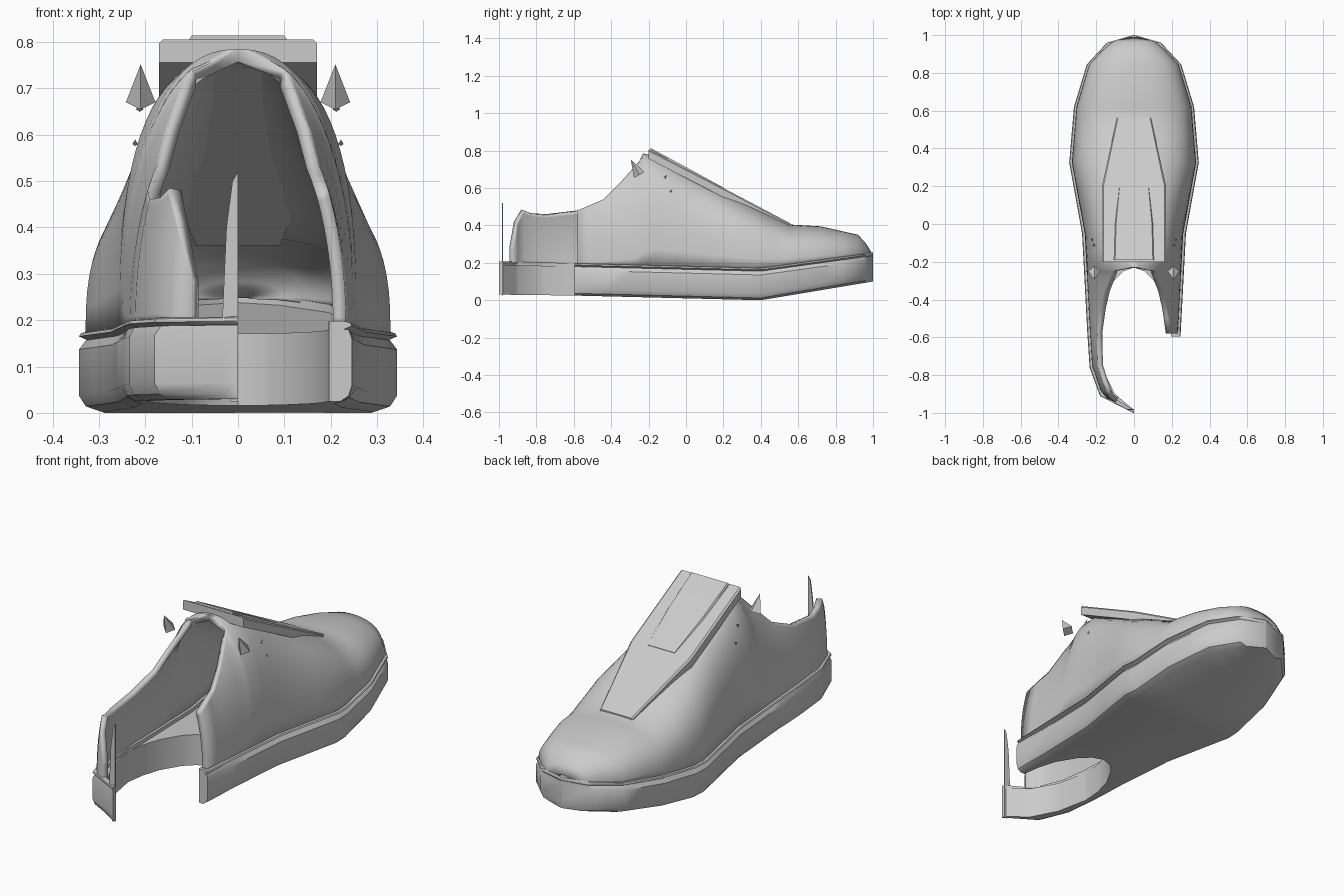
import bpy, bmesh, math
from mathutils import Vector

cube = bpy.data.objects.get("Cube")
if cube:
    bpy.data.objects.remove(cube, do_unlink=True)

grey = bpy.data.materials.new("light grey")
grey.use_nodes = True
grey.diffuse_color = (0.6, 0.6, 0.6, 1)
grey.node_tree.nodes["Principled BSDF"].inputs["Base Color"].default_value = (0.6, 0.6, 0.6, 1)


def lerp(table, y):
    """Piecewise linear lookup in a list of (y, value) pairs."""
    if y <= table[0][0]:
        return table[0][1]
    for (a, u), (b, v) in zip(table, table[1:]):
        if y <= b:
            return u + (v - u) * (y - a) / (b - a)
    return table[-1][1]


def finish(name, bm, smooth=True, angle=40):
    mesh = bpy.data.meshes.new(name)
    bm.to_mesh(mesh)
    bm.free()
    mesh.materials.append(grey)
    ob = bpy.data.objects.new(name, mesh)
    bpy.context.collection.objects.link(ob)
    if smooth:
        bpy.ops.object.select_all(action='DESELECT')
        ob.select_set(True)
        bpy.context.view_layer.objects.active = ob
        bpy.ops.object.shade_smooth_by_angle(angle=math.radians(angle))
    return ob


def loft(bm, sections, side, closed):
    """Skin a list of equal-length (x, y, z) sections on one side of the shoe."""
    rows = [[bm.verts.new((side * x, y, z)) for x, y, z in s] for s in sections]
    n = len(rows[0])
    for a, b in zip(rows, rows[1:]):
        for i in range(n if closed else n - 1):
            j = (i + 1) % n
            quad = [a[i], b[i], b[j], a[j]]
            bm.faces.new(quad if side > 0 else quad[::-1])
    if closed:
        bm.faces.new(rows[0])
        bm.faces.new(rows[-1])


def clean(bm, solid):
    """Weld the two halves and drop walls on the centre line."""
    mid = [f for f in bm.faces if all(abs(v.co.x) < 1e-4 for v in f.verts)
           and f.calc_center_median().y > -0.3]
    bmesh.ops.delete(bm, geom=mid, context='FACES')
    bmesh.ops.remove_doubles(bm, verts=bm.verts, dist=0.0005)
    bmesh.ops.dissolve_degenerate(bm, edges=bm.edges, dist=0.0002)
    if solid:
        bmesh.ops.recalc_face_normals(bm, faces=bm.faces)


# Plan outline, heel opening, and side heights of the sole
OUTER = [(-1, 0.004), (-0.985, 0.035), (-0.91, 0.18), (-0.76, 0.235), (-0.58, 0.247),
         (-0.05, 0.275), (0.325, 0.343), (0.62, 0.318), (0.845, 0.25), (0.96, 0.143), (1, 0.004)]
HOLE = [(-0.985, 0), (-0.9, 0.1), (-0.77, 0.165), (-0.6, 0.197), (-0.5, 0.187), (-0.4, 0.16),
        (-0.3, 0.105), (-0.25, 0.055), (-0.23, 0)]
TOP = [(-1, 0.19), (-0.6, 0.18), (0.4, 0.155), (1, 0.238)]
BOTTOM = [(-1, 0.03), (-0.6, 0.025), (0.4, 0), (1, 0.1)]
CUT = -0.595

stations = sorted({y for t in (OUTER, HOLE, TOP) for y, _ in t} | {CUT, 0.15, 0.5, 0.75, 0.91})


def sole_section(y):
    w, h, t, b = (lerp(k, y) for k in (OUTER, HOLE, TOP, BOTTOM))
    c = min(1, (w - h) / 0.1)
    return [(h, y, b), (w - 0.05 * c, y, b), (w - 0.015 * c, y, b + 0.012), (w, y, b + 0.035),
            (w, y, t - 0.02), (w - 0.015 * c, y, t), (h, y, t)]


def welt_section(y):
    w, h, t = (lerp(k, y) for k in (OUTER, HOLE, TOP))
    inner = max(h, w - 0.055)
    lip = max(w - 0.018, inner)
    return [(inner, y, t - 0.004), (lip, y, t), (w, y, t + 0.008),
            (w - min(0.004, w), y, t + 0.015), (lip, y, t + 0.018), (inner, y, t + 0.018)]


for name, section in (("sole", sole_section), ("welt", welt_section)):
    bm = bmesh.new()
    for side in (1, -1):
        ys = [y for y in stations if side < 0 or y >= CUT]
        loft(bm, [section(y) for y in ys], side, True)
    clean(bm, True)
    finish(name, bm, angle=35)

# Upper: superellipse arches, cut off at the collar height behind the opening
RIDGE = [(-0.95, 0.72), (-0.58, 0.72), (-0.44, 0.69), (-0.28, 0.765), (-0.23, 0.785),
         (-0.15, 0.765), (0.55, 0.405), (0.72, 0.395), (0.92, 0.35), (0.965, 0.3), (0.988, 0.262)]
COLLAR = [(-0.945, 0.28), (-0.92, 0.42), (-0.88, 0.485), (-0.83, 0.465), (-0.75, 0.46),
          (-0.58, 0.48), (-0.44, 0.54), (-0.36, 0.62), (-0.25, 0.742), (-0.23, 0.785)]
POWER = [(-0.5, 2), (-0.28, 2.1), (-0.15, 2.7), (0.5, 2.7), (0.9, 2.3)]


def upper_section(y, steps=18):
    w = max(lerp(OUTER, y) - 0.014, 0.01)
    base, top, p = lerp(TOP, y) + 0.01, lerp(RIDGE, y), lerp(POWER, y)
    end = math.pi / 2
    if y < -0.231:
        end = math.asin(min(1, (lerp(COLLAR, y) - base) / (top - base)) ** (p / 2))
    pts = []
    for i in range(steps + 1):
        a = end * i / steps
        x = w * max(math.cos(a), 0) ** (2 / p)
        pts.append((x if x > 1e-4 else 0, y, base + (top - base) * math.sin(a) ** (2 / p)))
    return pts


arches = [-0.945, -0.92, -0.88, -0.83, -0.75, -0.66, -0.58, -0.5, -0.44, -0.36, -0.3, -0.27, -0.25,
          -0.23, -0.15, -0.05, 0.1, 0.2, 0.325, 0.45, 0.55, 0.62, 0.72, 0.845, 0.92, 0.965, 0.988]
bm = bmesh.new()
for side in (1, -1):
    ys = [y for y in arches if side < 0 or y > CUT]
    loft(bm, [upper_section(y) for y in ys], side, False)
clean(bm, False)
bm.normal_update()
# Make every normal face outward before thickening inward
probe = max(bm.faces, key=lambda f: f.calc_center_median().x)
if probe.normal.x < 0:
    bmesh.ops.reverse_faces(bm, faces=bm.faces)
upper = finish("upper", bm, angle=50)
thick = upper.modifiers.new("thickness", 'SOLIDIFY')
thick.thickness = 0.028
thick.offset = -1


def slab(name, rows, depth):
    """Tapered plate from (y, z, half width) rows."""
    bm = bmesh.new()
    secs = [[(-w, y, z - depth), (w, y, z - depth), (w, y, z - 0.008), (w * 0.95, y, z),
             (-w * 0.95, y, z), (-w, y, z - 0.008)] for y, z, w in rows]
    loft(bm, secs, 1, True)
    bmesh.ops.recalc_face_normals(bm, faces=bm.faces)
    return finish(name, bm, angle=30)


# Tongue with a raised middle panel
slab("tongue", [(-0.2, 0.806, 0.17), (0.2, 0.6, 0.17), (0.56, 0.41, 0.09)], 0.05)
slab("tongue_panel", [(-0.19, 0.814, 0.105), (0.0, 0.712, 0.1), (0.2, 0.602, 0.08)], 0.02)


def spike(name, base, tip, radius):
    """Four-sided pyramid from base to tip."""
    base, tip = Vector(base), Vector(tip)
    bm = bmesh.new()
    bmesh.ops.create_cone(bm, cap_ends=True, segments=4, radius1=radius, radius2=0,
                          depth=(tip - base).length)
    ob = finish(name, bm, smooth=False)
    ob.location = (base + tip) / 2
    ob.rotation_euler = (tip - base).to_track_quat('Z', 'Y').to_euler()


for side, label in ((1, "left"), (-1, "right")):
    spike(label + "_collar_spike", (side * 0.21, -0.25, 0.67), (side * 0.21, -0.295, 0.752), 0.032)
    spike(label + "_upper_stud", (side * 0.212, -0.115, 0.655), (side * 0.212, -0.1, 0.67), 0.008)
    spike(label + "_lower_stud", (side * 0.222, -0.085, 0.58), (side * 0.222, -0.075, 0.59), 0.006)

# Thin blade standing at the heel
bm = bmesh.new()
outline = [(-0.016, 0.025), (0, 0.025), (0, 0.52), (-0.012, 0.5), (-0.025, 0.4), (-0.034, 0.2),
           (-0.016, 0.19)]
blade = bm.faces.new([bm.verts.new((x, -0.984, z)) for x, z in outline])
ext = bmesh.ops.extrude_face_region(bm, geom=[blade])
bmesh.ops.translate(bm, vec=(0, 0.005, 0),
                    verts=[v for v in ext["geom"] if isinstance(v, bmesh.types.BMVert)])
bmesh.ops.recalc_face_normals(bm, faces=bm.faces)
finish("heel_blade", bm, smooth=False)
